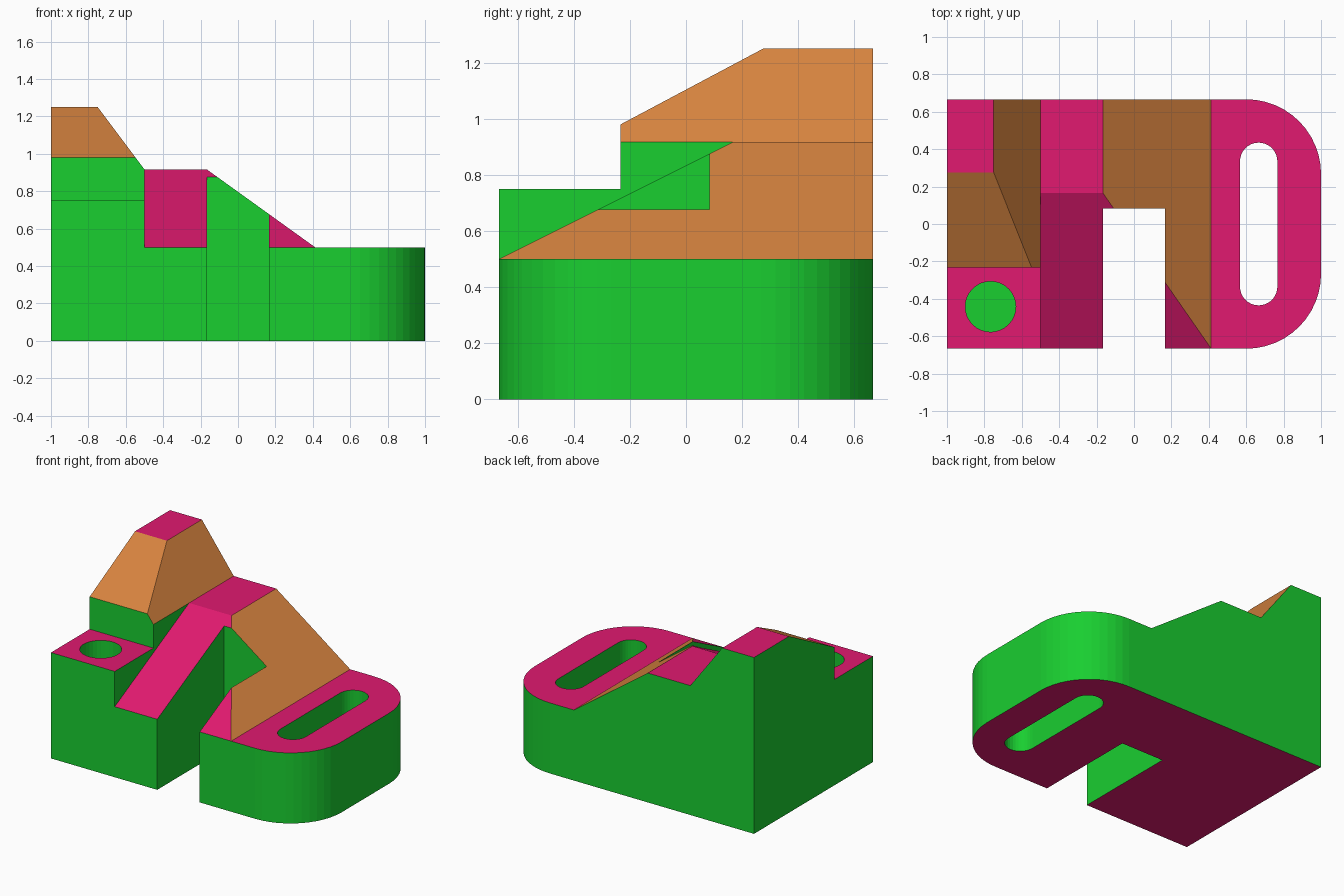
import bpy, bmesh, math
from mathutils import Vector

if "Cube" in bpy.data.objects:
    bpy.data.objects.remove(bpy.data.objects["Cube"])

W = 2 / 3  # half depth
HOLE = (-0.767, -0.442)


def make_object(name, bm):
    bmesh.ops.recalc_face_normals(bm, faces=bm.faces)
    mesh = bpy.data.meshes.new(name)
    bm.to_mesh(mesh)
    bm.free()
    ob = bpy.data.objects.new(name, mesh)
    bpy.context.collection.objects.link(ob)
    return ob


def prism(name, outline, z0, z1):
    bm = bmesh.new()
    face = bm.faces.new([bm.verts.new((x, y, z0)) for x, y in outline])
    ext = bmesh.ops.extrude_face_region(bm, geom=[face], use_keep_orig=True)
    top = [v for v in ext["geom"] if isinstance(v, bmesh.types.BMVert)]
    bmesh.ops.translate(bm, verts=top, vec=(0, 0, z1 - z0))
    return make_object(name, bm)


def box(name, x0, x1, y0, y1, z0, z1, planes=()):
    """Box trimmed by planes given as (point, outward normal)."""
    bm = bmesh.new()
    bmesh.ops.create_cube(bm, size=1)
    for v in bm.verts:
        v.co = ((x0, x1)[v.co.x > 0], (y0, y1)[v.co.y > 0], (z0, z1)[v.co.z > 0])
    for point, normal in planes:
        geom = bm.verts[:] + bm.edges[:] + bm.faces[:]
        bmesh.ops.bisect_plane(bm, geom=geom, plane_co=point,
                               plane_no=Vector(normal).normalized(), clear_outer=True)
        rim = [e for e in bm.edges if e.is_boundary]
        bmesh.ops.holes_fill(bm, edges=rim, sides=0)
    return make_object(name, bm)


def arc(cx, cy, r, a0, a1, n):
    angles = [math.radians(a0 + (a1 - a0) * i / n) for i in range(n + 1)]
    return [(cx + r * math.cos(a), cy + r * math.sin(a)) for a in angles]


# Base plate with two rounded corners on the right
base = prism("bracket_body", [(-1, W), (-1, -W)] + arc(0.6, -W + 0.4, 0.4, -90, 0, 12)
             + arc(0.6, W - 0.4, 0.4, 0, 90, 12), 0, 0.5)

# Central ramp: front slope and right slope meeting at a hip
ramp = box("ramp", -0.5, 0.6, -W, W, 0, 0.917, [
    ((0, -W, 0.5), (0, -0.417, 0.8333)),
    ((0.413, 0, 0.5), (0.417, 0, 0.58))])

# Left tower with chamfered right and front, and the lower pad before it
tower = box("tower", -1, -0.5, -0.233, W, 0, 1.25, [
    ((-0.5, 0, 0.9167), (0.3333, 0, 0.25)),
    ((0, -0.233, 0.98), (0, -0.27, 0.508))])
pad = box("pad", -1, -0.5, -W, -0.2, 0, 0.75)

# Cutters: front notch, long slot and blind round hole
notch = box("notch_cutter", -1 / 6, 1 / 6, -1, 0.083, -0.5, 2)
slot = prism("slot_cutter", arc(W, 0.335, 0.1, 0, 180, 16)
             + arc(W, -0.335, 0.1, 180, 360, 16), -0.5, 1)
hole = prism("hole_cutter", arc(*HOLE, 0.135, 0, 360, 32)[:-1], 0.5, 1)

# Combine everything into one solid
for tool, op in ((ramp, "UNION"), (tower, "UNION"), (pad, "UNION"),
                 (notch, "DIFFERENCE"), (slot, "DIFFERENCE"), (hole, "DIFFERENCE")):
    mod = base.modifiers.new(tool.name, "BOOLEAN")
    mod.operation, mod.object, mod.solver = op, tool, "EXACT"
    tool.hide_render = True
deps = bpy.context.evaluated_depsgraph_get()
solid = bpy.data.meshes.new_from_object(base.evaluated_get(deps))
base.modifiers.clear()
base.data = solid
for tool in (ramp, tower, pad, notch, slot, hole):
    bpy.data.objects.remove(tool)

bm = bmesh.new()
bm.from_mesh(solid)
bmesh.ops.remove_doubles(bm, verts=bm.verts, dist=1e-4)
bmesh.ops.dissolve_limit(bm, angle_limit=math.radians(0.5), verts=bm.verts, edges=bm.edges)
bm.to_mesh(solid)
bm.free()

# Colours: green walls and hole floor, magenta flats and ramp, orange chamfers
solid.materials.clear()
for name, col in (("green", (0.01, 0.62, 0.03, 1)), ("magenta", (0.75, 0.01, 0.16, 1)),
                  ("orange", (0.68, 0.23, 0.05, 1))):
    mat = bpy.data.materials.new(name)
    mat.diffuse_color = col
    mat.use_nodes = True
    mat.node_tree.nodes["Principled BSDF"].inputs["Base Color"].default_value = mat.diffuse_color
    solid.materials.append(mat)
for p in solid.polygons:
    nz = abs(p.normal.z)
    p.use_smooth = False
    p.material_index = 0 if nz < 0.1 else 1 if nz > 0.89 else 2
    c = p.center
    if p.normal.z > 0.9 and math.hypot(c.x - HOLE[0], c.y - HOLE[1]) < 0.1 and c.z < 0.6:
        p.material_index = 0
